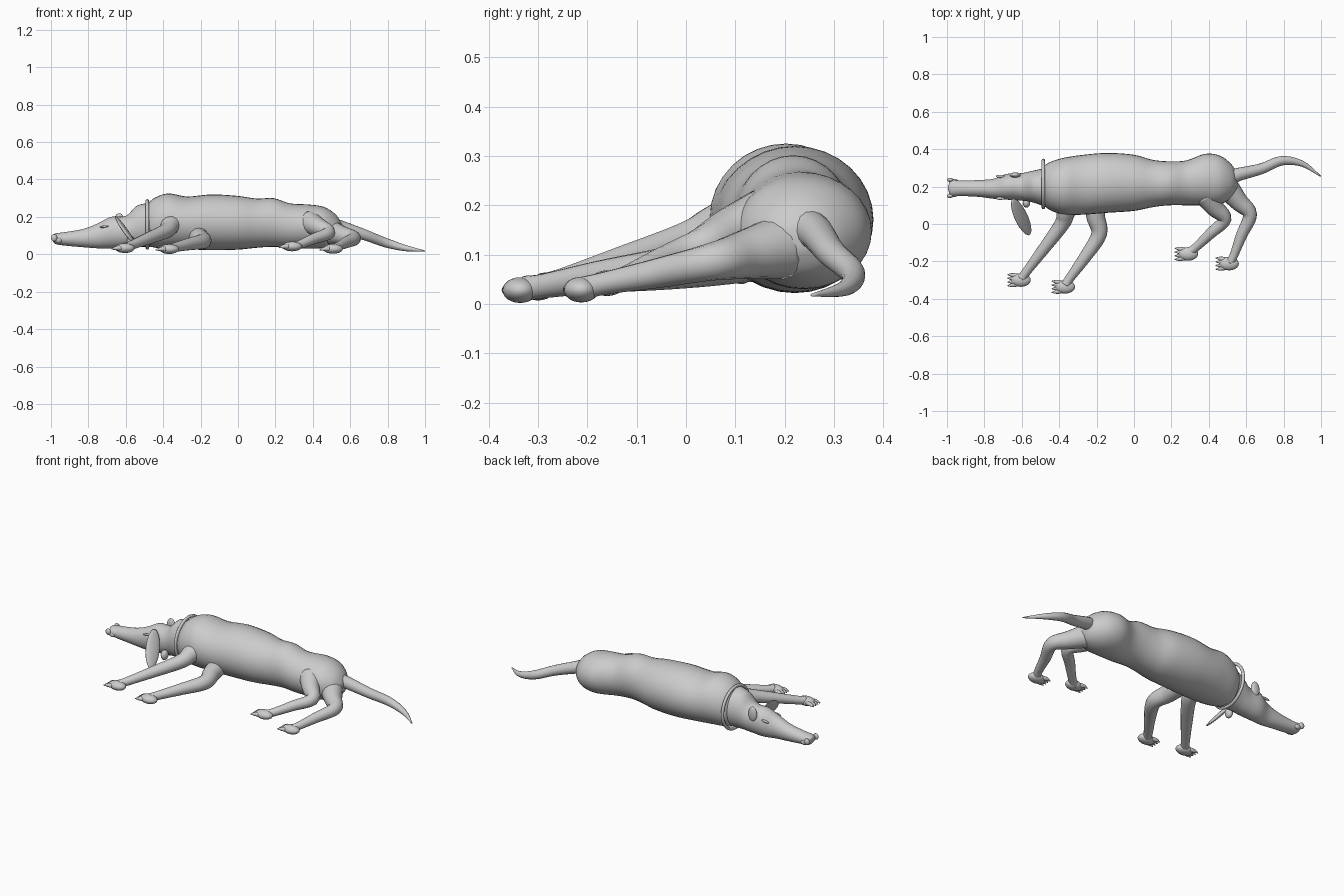
import bpy, bmesh, math
from mathutils import Vector, Matrix

coat = bpy.data.materials.new("grey_coat")
coat.diffuse_color = (0.6, 0.6, 0.6, 1)


def finish(bm, name):
    bmesh.ops.recalc_face_normals(bm, faces=bm.faces)
    mesh = bpy.data.meshes.new(name)
    bm.to_mesh(mesh)
    bm.free()
    ob = bpy.data.objects.new(name, mesh)
    bpy.context.collection.objects.link(ob)
    mesh.materials.append(coat)
    for p in mesh.polygons:
        p.use_smooth = True
    return ob


def spline(rows, steps):
    """Catmull-Rom through rows of numbers."""
    rows = [Vector(r) for r in rows]
    out = []
    for i in range(len(rows) - 1):
        a, b, c = rows[max(i - 1, 0)], rows[i], rows[i + 1]
        d = rows[min(i + 2, len(rows) - 1)]
        for k in range(steps):
            t = k / steps
            out.append(0.5 * (2 * b + (c - a) * t + (2 * a - 5 * b + 4 * c - d) * t * t
                              + (3 * b - a - 3 * c + d) * t ** 3))
    return out + [rows[-1]]


def skin(bm, rings):
    loops = [[bm.verts.new(p) for p in ring] for ring in rings]
    n = len(loops[0])
    for a, b in zip(loops, loops[1:]):
        for i in range(n):
            bm.faces.new((a[i], a[(i + 1) % n], b[(i + 1) % n], b[i]))
    bm.faces.new(loops[0])
    bm.faces.new(loops[-1])


def loft_x(name, rows, n=32, steps=5):
    """Elliptical sections along x: x, y low, y high, z low, z high."""
    rings = []
    for x, y0, y1, z0, z1 in spline(rows, steps):
        rings.append([(x, (y0 + y1) / 2 + (y1 - y0) / 2 * math.cos(2 * math.pi * i / n),
                       (z0 + z1) / 2 + (z1 - z0) / 2 * math.sin(2 * math.pi * i / n))
                      for i in range(n)])
    bm = bmesh.new()
    skin(bm, rings)
    return finish(bm, name)


def tube(name, rows, n=16, steps=5):
    """Round limb along a path: x, y, z, radius."""
    pts = spline(rows, steps)
    rings = []
    for i, p in enumerate(pts):
        d = (pts[min(i + 1, len(pts) - 1)] - pts[max(i - 1, 0)]).to_3d().normalized()
        u = d.cross(Vector((0, 0, 1))).normalized()
        v = d.cross(u)
        c = Vector(p[:3])
        rings.append([c + max(p[3], 0.002) * (u * math.cos(2 * math.pi * k / n)
                                              + v * math.sin(2 * math.pi * k / n))
                      for k in range(n)])
    bm = bmesh.new()
    skin(bm, rings)
    return finish(bm, name)


def blob(name, centre, radii, axis=(1, 0, 0), side=(0, 0, 1)):
    """Ellipsoid: radii along axis, across, and along the side direction."""
    a = Vector(axis).normalized()
    s = Vector(side)
    s = (s - a * s.dot(a)).normalized()
    rot = Matrix((a, s.cross(a), s)).transposed().to_4x4()
    m = Matrix.Translation(centre) @ rot @ Matrix.Diagonal((*radii, 1))
    bm = bmesh.new()
    bmesh.ops.create_uvsphere(bm, u_segments=20, v_segments=12, radius=1, matrix=m)
    return finish(bm, name)


# Torso with deep chest, waist and rounded rump
loft_x("torso", [
    (-0.485, 0.10, 0.31, 0.045, 0.27), (-0.44, 0.07, 0.335, 0.035, 0.305),
    (-0.37, 0.05, 0.355, 0.03, 0.325), (-0.27, 0.05, 0.37, 0.027, 0.309),
    (-0.14, 0.06, 0.38, 0.022, 0.32), (0.0, 0.07, 0.37, 0.025, 0.312),
    (0.10, 0.09, 0.343, 0.035, 0.298), (0.19, 0.10, 0.335, 0.04, 0.30),
    (0.28, 0.10, 0.34, 0.035, 0.272), (0.38, 0.10, 0.375, 0.03, 0.266),
    (0.46, 0.105, 0.365, 0.035, 0.253), (0.52, 0.14, 0.32, 0.06, 0.215),
    (0.55, 0.18, 0.27, 0.10, 0.17), (0.556, 0.215, 0.235, 0.13, 0.145)])

# Neck, head and long tapering snout
loft_x("head", [
    (-0.47, 0.09, 0.30, 0.04, 0.275), (-0.54, 0.115, 0.285, 0.04, 0.26),
    (-0.60, 0.125, 0.272, 0.035, 0.205), (-0.68, 0.13, 0.268, 0.03, 0.20),
    (-0.75, 0.135, 0.242, 0.032, 0.165), (-0.83, 0.145, 0.235, 0.038, 0.135),
    (-0.93, 0.15, 0.232, 0.047, 0.118), (-0.975, 0.15, 0.235, 0.055, 0.112),
    (-0.99, 0.165, 0.22, 0.068, 0.10)])

# Nose tip with a nostril and lip on each side
blob("nose", (-0.975, 0.193, 0.093), (0.02, 0.03, 0.018))
for s in (-1, 1):
    blob("nostril", (-0.983, 0.193 + 0.043 * s, 0.088), (0.017, 0.011, 0.019))
    blob("lip", (-0.96, 0.193 + 0.036 * s, 0.075), (0.02, 0.012, 0.014))

# Closed eyes, one on each side of the head
for s in (-1, 1):
    blob("eyelid", (-0.715, 0.196 + 0.059 * s, 0.148), (0.024, 0.008, 0.006),
         (1, 0, 0.15))

# Ears: one hanging forward, one folded against the head
base, tip = Vector((-0.652, 0.13, 0.2)), Vector((-0.555, -0.055, 0.055))
blob("hanging_ear", (base + tip) / 2, (0.128, 0.045, 0.012), tip - base, (0.75, -0.1, 0.65))
blob("folded_ear", (-0.635, 0.262, 0.175), (0.028, 0.014, 0.045))
blob("throat_fold", (-0.575, 0.112, 0.07), (0.02, 0.025, 0.03))

# Collar
bpy.ops.mesh.primitive_torus_add(location=(-0.485, 0.214, 0.16), rotation=(0, math.pi / 2, 0),
                                 major_radius=0.126, minor_radius=0.009,
                                 major_segments=40, minor_segments=10)
collar = bpy.context.object
collar.name = "collar"
collar.data.materials.append(coat)
bpy.ops.object.shade_smooth()

# Legs: hip, joint and wrist, each ending in a paw
legs = {
    "upper_front": [(-0.34, 0.13, 0.18, 0.06), (-0.365, 0.06, 0.15, 0.05),
                    (-0.385, 0.0, 0.125, 0.041), (-0.48, -0.13, 0.085, 0.032),
                    (-0.575, -0.255, 0.047, 0.024), (-0.60, -0.29, 0.038, 0.025)],
    "lower_front": [(-0.215, 0.13, 0.10, 0.055), (-0.205, 0.04, 0.085, 0.05),
                    (-0.187, -0.055, 0.07, 0.042), (-0.26, -0.175, 0.055, 0.033),
                    (-0.34, -0.285, 0.037, 0.025), (-0.365, -0.325, 0.032, 0.025)],
    "upper_hind": [(0.38, 0.16, 0.17, 0.065), (0.43, 0.09, 0.145, 0.05),
                   (0.485, 0.025, 0.115, 0.036), (0.41, -0.05, 0.085, 0.029),
                   (0.33, -0.125, 0.052, 0.023), (0.295, -0.15, 0.042, 0.024)],
    "lower_hind": [(0.50, 0.19, 0.115, 0.065), (0.56, 0.12, 0.10, 0.05),
                   (0.62, 0.05, 0.085, 0.038), (0.575, -0.06, 0.062, 0.03),
                   (0.535, -0.165, 0.042, 0.023), (0.515, -0.205, 0.032, 0.024)]}
paws = {"upper_front": (-0.605, -0.30, 0.033), "lower_front": (-0.368, -0.336, 0.028),
        "upper_hind": (0.29, -0.16, 0.042), "lower_hind": (0.508, -0.212, 0.029)}
for name, rows in legs.items():
    tube(name + "_leg", rows)
    x, y, z = paws[name]
    blob(name + "_paw", (x, y, z), (0.053, 0.036, 0.026))
    for k in (-1.5, -0.5, 0.5, 1.5):
        tube(name + "_toe", [(x - 0.02, y + 0.014 * k, z, 0.013),
                             (x - 0.045, y + 0.018 * k, z, 0.011),
                             (x - 0.072, y + 0.02 * k, z - 0.006, 0.002)], 8, 3)

# Curved tapering tail
tube("tail", [(0.50, 0.235, 0.155, 0.045), (0.55, 0.262, 0.145, 0.036),
              (0.68, 0.295, 0.103, 0.029), (0.79, 0.338, 0.062, 0.025),
              (0.90, 0.322, 0.032, 0.016), (0.998, 0.255, 0.018, 0.003)])
